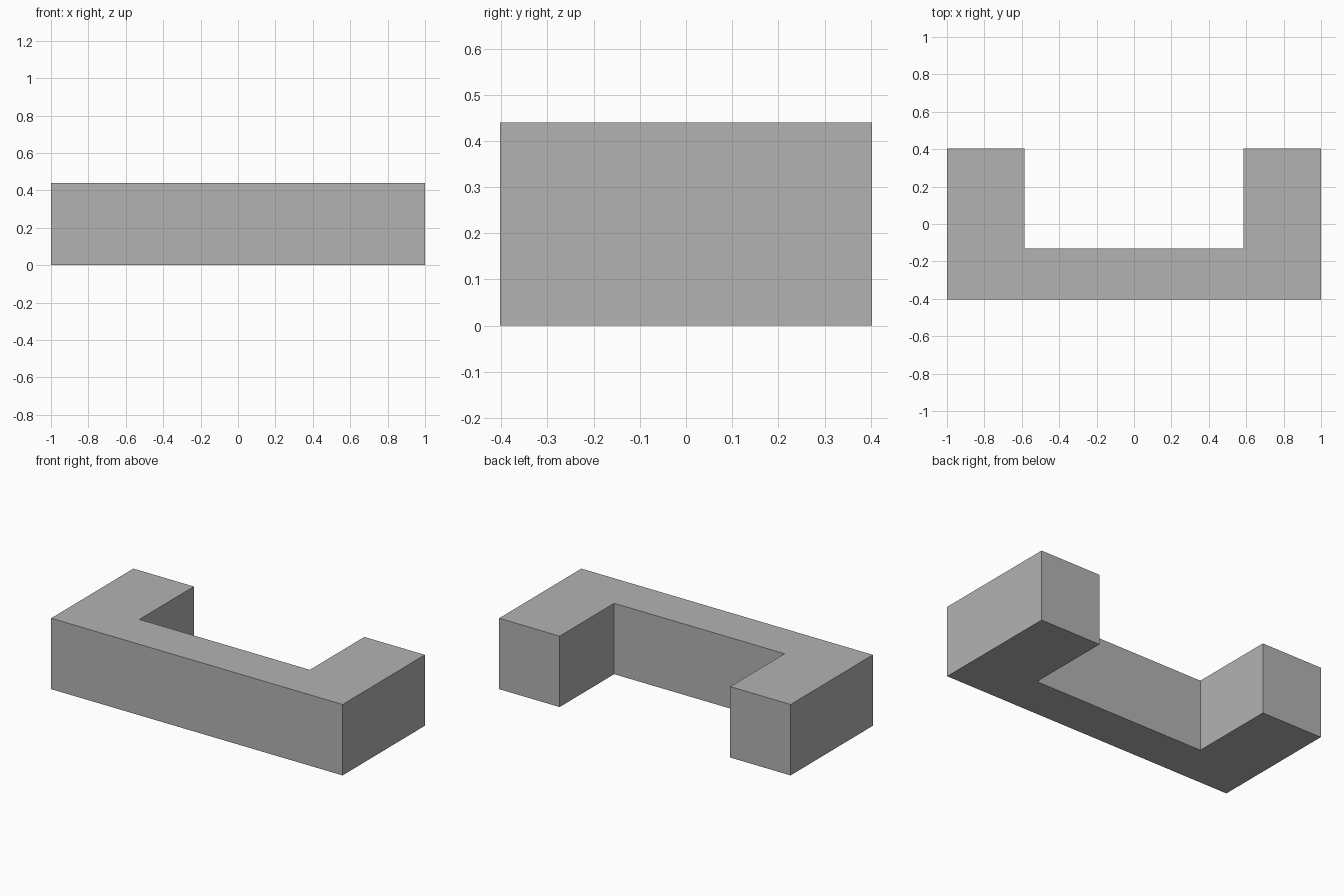
import bpy
import bmesh

cube = bpy.data.objects.get("Cube")
if cube:
    bpy.data.objects.remove(cube, do_unlink=True)

HALF_WIDTH, HALF_DEPTH, HEIGHT = 1.0, 0.403, 0.44
INNER_X, INNER_Y = 0.585, -0.131

# Single plain grey
grey = bpy.data.materials.new("plain_grey")
grey.use_nodes = True
colour = (0.45, 0.45, 0.45, 1.0)
grey.diffuse_color = colour
grey.node_tree.nodes["Principled BSDF"].inputs["Base Color"].default_value = colour

# U-shaped plan: right half, then mirrored for the left half
half = [(HALF_WIDTH, -HALF_DEPTH), (HALF_WIDTH, HALF_DEPTH),
        (INNER_X, HALF_DEPTH), (INNER_X, INNER_Y)]
plan = half + [(-x, y) for x, y in reversed(half)]

# Extrude the plan into a solid block
bm = bmesh.new()
base = bm.faces.new([bm.verts.new((x, y, 0)) for x, y in plan])
result = bmesh.ops.extrude_face_region(bm, geom=[base], use_keep_orig=True)
top = [v for v in result["geom"] if isinstance(v, bmesh.types.BMVert)]
bmesh.ops.translate(bm, verts=top, vec=(0, 0, HEIGHT))
bmesh.ops.recalc_face_normals(bm, faces=bm.faces)

mesh = bpy.data.meshes.new("u_shaped_block")
bm.to_mesh(mesh)
bm.free()
mesh.materials.append(grey)
block = bpy.data.objects.new("u_shaped_block", mesh)
bpy.context.collection.objects.link(block)
